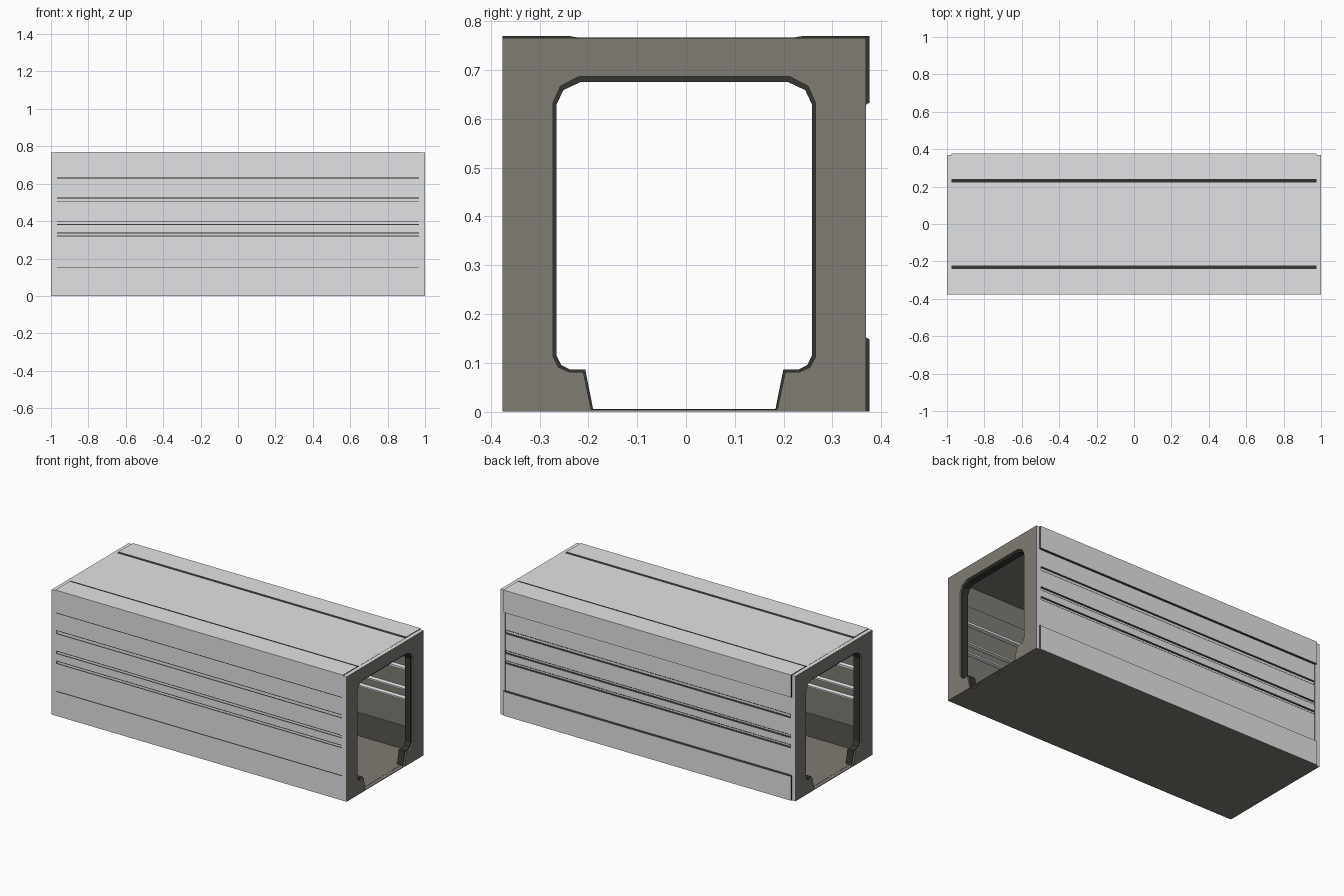
import bpy, bmesh

if "Cube" in bpy.data.objects:
    bpy.data.objects.remove(bpy.data.objects["Cube"])


def material(name, rgb):
    m = bpy.data.materials.new(name)
    m.diffuse_color = (*rgb, 1)
    m.use_nodes = True
    m.node_tree.nodes["Principled BSDF"].inputs["Base Color"].default_value = m.diffuse_color
    return m


GREY, TAUPE, DARK, OLIVE = range(4)
MATS = [material("light grey", (0.755, 0.765, 0.78)),
        material("taupe", (0.212, 0.20, 0.172)),
        material("near black", (0.035, 0.035, 0.03)),
        material("dark olive", (0.10, 0.094, 0.075))]


def finish(name, bm):
    bmesh.ops.recalc_face_normals(bm, faces=bm.faces)
    me = bpy.data.meshes.new(name)
    bm.to_mesh(me)
    bm.free()
    for m in MATS:
        me.materials.append(m)
    ob = bpy.data.objects.new(name, me)
    bpy.context.collection.objects.link(ob)
    return ob


def ring(name, out, inn, x0, x1, out_cols, inn_cols, end_col, closed):
    """Thick band along x between two matching y-z outlines, with a colour per side."""
    bm = bmesh.new()
    oa, ob, ia, ib = [[bm.verts.new((x, y, z)) for y, z in pts]
                      for pts in (out, inn) for x in (x0, x1)]
    n = len(out)

    def face(vs, col):
        bm.faces.new(vs).material_index = col

    for i in range(n if closed else n - 1):
        j = (i + 1) % n
        face((oa[i], ob[i], ob[j], oa[j]), out_cols[i])
        face((ia[i], ia[j], ib[j], ib[i]), inn_cols[i])
        face((oa[i], oa[j], ia[j], ia[i]), end_col)
        face((ob[i], ib[i], ib[j], ob[j]), end_col)
    if not closed:
        for i in (0, n - 1):
            face((oa[i], ia[i], ib[i], ob[i]), inn_cols[0])
    return finish(name, bm)


# Wall shell: half outline, top to bottom, with corner plates and grooves
def half(wall, groove):
    p = [(0.222, 0.767), (0.24, 0.77), (0.376, 0.77), (0.376, 0.633), (wall, 0.628)]
    for top, bot in ((0.525, 0.501), (0.399, 0.379), (0.338, 0.318)):
        p += [(wall, top), (groove, top - 0.005), (groove, bot + 0.005), (wall, bot)]
    return p + [(wall, 0.153), (0.376, 0.148), (0.376, 0.0)]


def mirrored(pts):
    return [(-y, z) for y, z in reversed(pts)]


seg = [DARK, GREY, GREY, DARK, GREY] + [DARK, GREY, DARK, GREY] * 3 + [DARK, GREY]
seg_in = [TAUPE] * 5 + [GREY, GREY, GREY, TAUPE] * 3 + [OLIVE, OLIVE]
back = half(0.367, 0.361)
front = half(0.374, 0.372)          # front relief is almost flush
lining = [(y - 0.012 - (0.012 if y == 0.361 else 0),
           z - 0.012 if z > 0.7 else max(z, 0.005)) for y, z in back]
ring("wall_shell", back + mirrored(front), lining + mirrored(lining), -0.976, 0.976,
     seg + [TAUPE] + seg[::-1] + [GREY], seg_in + [TAUPE] + seg_in[::-1] + [TAUPE],
     DARK, True)

# End frames: portal outlines open at the bottom, shifted slightly to the front
C, W, H = -0.0035, 0.3725, 0.766


def portal(pts):
    return [(y + C, z) for y, z in pts] + [(-y + C, z) for y, z in reversed(pts)]


opening = portal([(-0.190, 0.0), (-0.207, 0.081), (-0.236, 0.081), (-0.258, 0.091),
                  (-0.269, 0.112), (-0.269, 0.633), (-0.254, 0.667), (-0.216, 0.687)])
lip = portal([(-0.186, 0.0), (-0.203, 0.086), (-0.234, 0.086), (-0.252, 0.095),
              (-0.262, 0.115), (-0.262, 0.629), (-0.248, 0.659), (-0.212, 0.676)])
edge = portal([(-W, 0.0), (-W, 0.02), (-W, 0.04), (-W, 0.08),
               (-W, 0.112), (-W, 0.633), (-W, 0.72), (-W, H)])
n = len(edge)
for side, s in (("right", 1), ("left", -1)):
    ring(side + "_end_frame", edge, opening, s * 0.968, s * 1.0,
         [GREY] * n, [TAUPE] * n, TAUPE, False)
    ring(side + "_opening_seal", opening, lip, s * 0.95, s * 0.99,
         [DARK] * n, [DARK] * n, DARK, False)

# Floor plate running out to both ends
ring("floor_plate", [(-0.37, 0.0002), (0.363, 0.0002)], [(-0.37, 0.004), (0.363, 0.004)],
     -0.9995, 0.9995, [TAUPE], [TAUPE], TAUPE, False)
